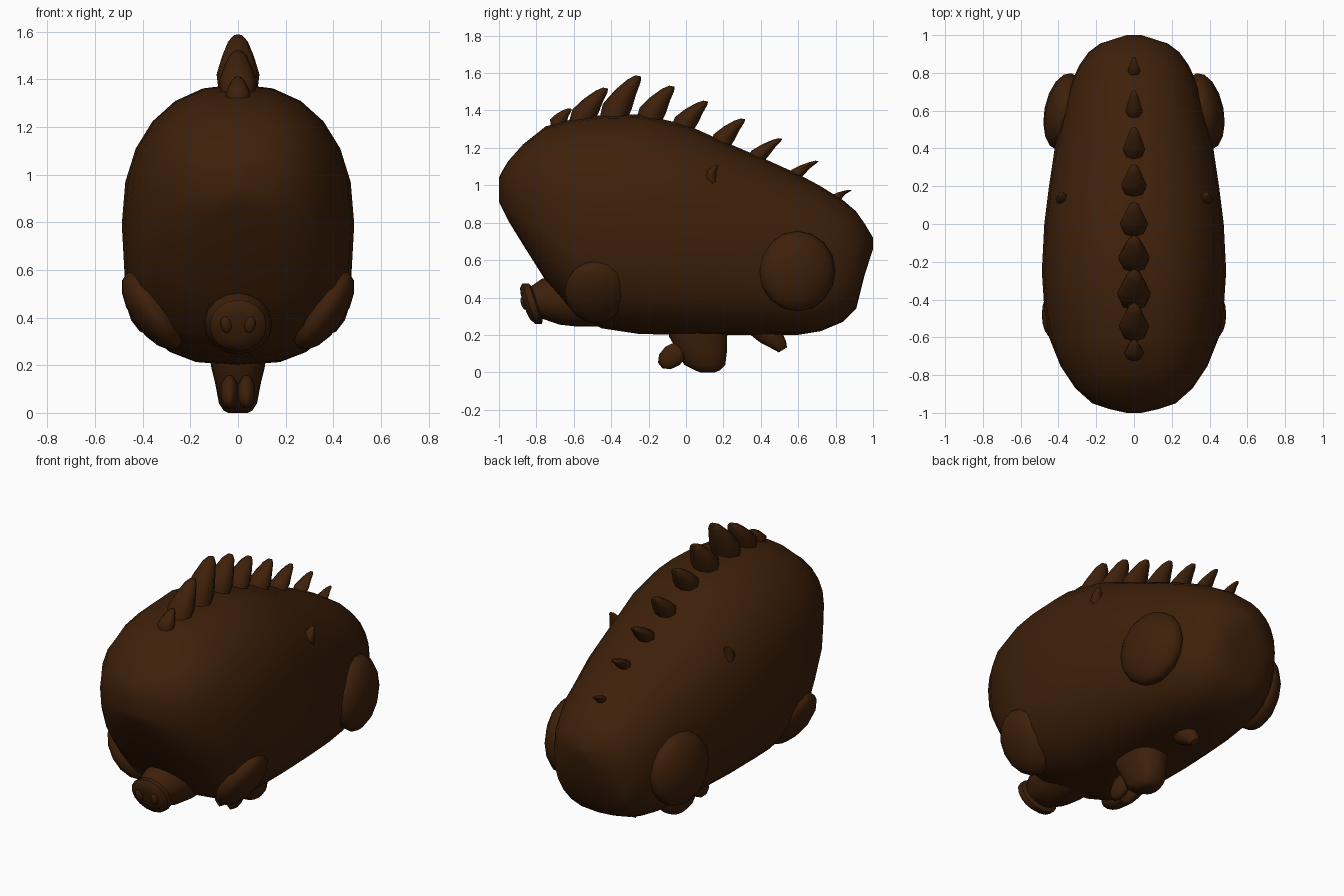
import bpy, bmesh, math
from mathutils import Vector

if "Cube" in bpy.data.objects:
    bpy.data.objects.remove(bpy.data.objects["Cube"], do_unlink=True)

brown = bpy.data.materials.new("dark_brown")
brown.use_nodes = True
colour = (0.048, 0.0145, 0.003, 1)
brown.diffuse_color = colour
shader = brown.node_tree.nodes["Principled BSDF"]
shader.inputs["Base Color"].default_value = colour
shader.inputs["Roughness"].default_value = 0.9


def finish(obj, name, angle=50):
    obj.name = name
    obj.data.materials.append(brown)
    bpy.ops.object.select_all(action='DESELECT')
    obj.select_set(True)
    bpy.context.view_layer.objects.active = obj
    bpy.ops.object.shade_smooth_by_angle(angle=math.radians(angle))
    return obj


def loft(name, rings, angle=50):
    """Skin a list of equal-sized point rings and cap both ends."""
    bm = bmesh.new()
    loops = [[bm.verts.new(p) for p in ring] for ring in rings]
    n = len(loops[0])
    for a, b in zip(loops, loops[1:]):
        for i in range(n):
            j = (i + 1) % n
            bm.faces.new((a[i], a[j], b[j], b[i]))
    bm.faces.new(loops[0])
    bm.faces.new(loops[-1])
    bmesh.ops.recalc_face_normals(bm, faces=bm.faces)
    mesh = bpy.data.meshes.new(name)
    bm.to_mesh(mesh)
    bm.free()
    obj = bpy.data.objects.new(name, mesh)
    bpy.context.collection.objects.link(obj)
    return finish(obj, name, angle)


def oval(centre, u, v, n=16, upper=2, lower=2):
    """Ring around centre with half axes u and v; the powers set how boxy each half is."""
    c, u, v = Vector(centre), Vector(u), Vector(v)
    ring = []
    for i in range(n):
        a = math.tau * i / n
        power = 2 / (upper if math.sin(a) >= 0 else lower)
        x, y = (math.copysign(abs(t) ** power, t) for t in (math.cos(a), math.sin(a)))
        ring.append(c + u * x + v * y)
    return ring


def ellipsoid(name, centre, radii, rotation=(0, 0, 0), segments=16):
    bpy.ops.mesh.primitive_uv_sphere_add(segments=segments, ring_count=segments // 2,
                                         location=centre)
    obj = bpy.context.object
    obj.scale = radii
    obj.rotation_euler = [math.radians(r) for r in rotation]
    return finish(obj, name)


# Body: cross sections as (y, bottom, top, half width)
sections = [
    (-1.0, 0.91, 1.04, 0.04), (-0.98, 0.87, 1.08, 0.13), (-0.95, 0.81, 1.13, 0.22),
    (-0.87, 0.68, 1.22, 0.31),
    (-0.75, 0.49, 1.315, 0.39), (-0.6, 0.31, 1.355, 0.45), (-0.45, 0.235, 1.375, 0.475),
    (-0.25, 0.205, 1.38, 0.488), (0, 0.2, 1.325, 0.475), (0.2, 0.2, 1.235, 0.45),
    (0.4, 0.2, 1.15, 0.42), (0.6, 0.2, 1.06, 0.37), (0.72, 0.22, 0.995, 0.345),
    (0.84, 0.27, 0.92, 0.29), (0.91, 0.34, 0.86, 0.24), (0.955, 0.52, 0.795, 0.18),
    (1.0, 0.66, 0.72, 0.04)]
loft("body", [oval((0, y, (lo + hi) / 2), (w, 0, 0), (0, 0, (hi - lo) / 2), 24, 2.25, 2.75)
              for y, lo, hi, w in sections], 80)


def back_height(y):
    for a, b in zip(sections, sections[1:]):
        if a[0] <= y <= b[0]:
            return a[2] + (b[2] - a[2]) * (y - a[0]) / (b[0] - a[0])


def spike(name, base, tip, half_width, half_length):
    """Bulging spine that tapers and curves back to a blunt tip."""
    base, tip = Vector(base), Vector(tip)
    slope = Vector((0, 1, -0.2))
    rings = []
    for t, size in ((-0.25, 0.85), (0.25, 1.0), (0.6, 0.74), (0.88, 0.46), (1, 0.2)):
        centre = base.lerp(tip, t) - Vector((0, 0.06 * t * (1 - t), 0))
        rings.append(oval(centre, (half_width * size, 0, 0), slope * half_length * size, 8))
    return loft(name, rings, 60)


# Row of spines along the back: (front y, tip y, tip z, half width)
spines = [(-0.74, -0.62, 1.41, 0.052), (-0.64, -0.43, 1.52, 0.08),
          (-0.48, -0.255, 1.585, 0.09), (-0.28, -0.075, 1.53, 0.083),
          (-0.09, 0.105, 1.45, 0.075), (0.12, 0.305, 1.355, 0.068),
          (0.32, 0.505, 1.25, 0.058), (0.54, 0.7, 1.13, 0.045),
          (0.77, 0.88, 0.975, 0.033)]
for k, (front, ty, tz, w) in enumerate(spines):
    base_y = front + w
    spike(f"back_spine_{k + 1}", (0, base_y, back_height(base_y) - 0.01),
          (0, ty, tz), w, w * 0.85)

# Paired side parts
for side, label in ((1, "left"), (-1, "right")):
    spike(f"{label}_side_spine", (side * 0.37, 0.135, 1.02),
          (side * 0.385, 0.165, 1.11), 0.042, 0.03)
    ellipsoid(f"{label}_foreleg", (side * 0.36, -0.48, 0.43), (0.09, 0.17, 0.19),
              (0, side * 34, 0))
    ellipsoid(f"{label}_haunch", (side * 0.37, 0.595, 0.54), (0.105, 0.207, 0.215),
              (0, 0, side * 11))
    ellipsoid(f"{label}_nostril", (side * 0.05, -0.867, 0.37), (0.023, 0.016, 0.037),
              (15, side * 10, 0), 12)
    ellipsoid(f"{label}_hoof", (side * 0.036, -0.072, 0.088), (0.04, 0.088, 0.062),
              (38, 0, 0), 10)

# Snout and its tilted end disc
loft("snout", [oval((0, y, z), (r * 1.05, 0, 0), (0, -r * 0.1, r)) for y, z, r in (
    (-0.4, 0.385, 0.14), (-0.6, 0.385, 0.14), (-0.69, 0.385, 0.13), (-0.76, 0.39, 0.11),
    (-0.82, 0.38, 0.08))])
loft("snout_disc", [oval((0, y, 0.367), (r * 1.1, 0, 0), (0, -r * 0.32, r)) for y, r in (
    (-0.795, 0.09), (-0.805, 0.108), (-0.84, 0.108), (-0.86, 0.085), (-0.868, 0.05))], 40)

# Central foot under the belly
loft("foot", [oval((0, y, z), (w, 0, 0), (0, d, 0), 16, 2.6, 2.6) for y, z, w, d in (
    (0.06, 0.3, 0.13, 0.17), (0.065, 0.19, 0.112, 0.155), (0.085, 0.12, 0.095, 0.135),
    (0.1, 0.04, 0.08, 0.11), (0.115, 0.01, 0.06, 0.065), (0.115, 0.0, 0.04, 0.04))])

# Short tail stub below the rear belly
loft("tail", [oval((0, y, z), (w, 0, 0), (0, d, d * 0.6), 8) for y, z, w, d in (
    (0.41, 0.26, 0.06, 0.08), (0.455, 0.19, 0.052, 0.055), (0.5, 0.145, 0.04, 0.035),
    (0.518, 0.12, 0.022, 0.022))])
